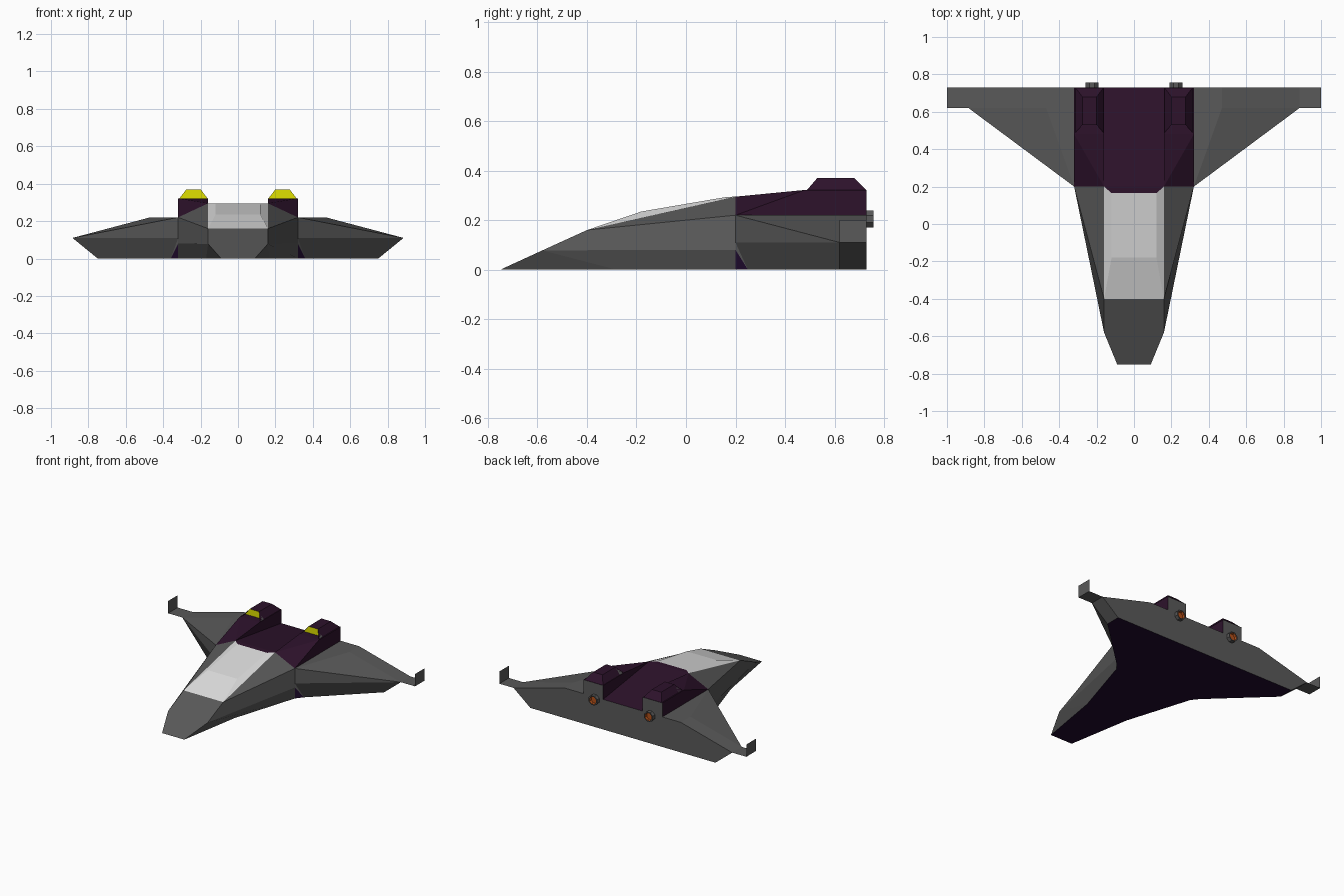
import bpy, bmesh, math
from mathutils import Matrix, Vector

if "Cube" in bpy.data.objects:
    bpy.data.objects.remove(bpy.data.objects["Cube"])


def material(name, r, g, b):
    m = bpy.data.materials.new(name)
    m.diffuse_color = (r, g, b, 1)
    m.use_nodes = True
    m.node_tree.nodes["Principled BSDF"].inputs["Base Color"].default_value = m.diffuse_color
    return m


MATS = [material("hull_grey", .10, .10, .10),
        material("dark_purple", .026, .006, .024),
        material("belly_violet", .014, .003, .027),
        material("canopy_white", .72, .72, .72),
        material("intake_yellow", .75, .75, .0),
        material("engine_orange", .45, .08, .01)]
GREY, PURPLE, VIOLET, WHITE, YELLOW, ORANGE = range(6)


def finish(name, bm):
    me = bpy.data.meshes.new(name)
    bm.to_mesh(me)
    for m in MATS:
        me.materials.append(m)
    ob = bpy.data.objects.new(name, me)
    bpy.context.collection.objects.link(ob)
    return ob


def c(p):
    """Point moved to the centre line."""
    return (0, p[1], p[2])


def flip(p):
    return (-p[0], p[1], p[2])


# Key points of the right half of the hull
nose, chin, brow = (.09, -.75, 0), (.16, -.58, .078), (.16, -.4, .16)
shoulder, belly, keel = (.16, .2, .295), (.17, -.28, 0), (.32, .2, 0)
root_top, root_mid, root_low = (.32, .2, .22), (.32, .2, .11), (.32, .2, .08)
under = (.36, .25, 0)
low_f, low_r = (.75, .62, 0), (.75, .73, 0)
tip_f, tip_r = (.885, .62, .11), (.885, .73, .11)
ridge_f, ridge_r, root_r = (.47, .62, .22), (.47, .73, .22), (.32, .73, .22)
pod_of, pod_or = (.32, .48, .322), (.32, .73, .322)
pod_if, pod_ir, deck_r = (.16, .48, .322), (.16, .73, .322), (.16, .73, .22)
can_f, can_b = (.12, -.18, .235), (.12, .165, .294)

# Panels of each part of the watertight hull
PARTS = {
    "fuselage": [
        (GREY, [nose, chin, brow, c(brow), c(nose)]),
        (GREY, [chin, root_low, root_mid, root_top, brow]),
        (GREY, [brow, root_top, shoulder]),
        (GREY, [nose, chin, belly]),
        (GREY, [chin, root_low, keel, belly])],
    "underside": [
        (VIOLET, [c(nose), nose, belly, keel, under, low_f, low_r, c(low_r)]),
        (VIOLET, [keel, root_low, under])],
    "wings": [
        (GREY, [root_mid, tip_f, low_f, under]),
        (GREY, [root_mid, under, root_low]),
        (GREY, [tip_f, tip_r, low_r, low_f]),
        (GREY, [root_top, ridge_f, tip_f]),
        (GREY, [root_mid, root_top, tip_f]),
        (GREY, [ridge_f, ridge_r, tip_r, tip_f]),
        (GREY, [root_top, ridge_f, ridge_r, root_r])],
    "rear_wall": [
        (GREY, [c(low_r), low_r, tip_r, ridge_r, root_r, pod_or, pod_ir, deck_r, c(deck_r)])],
    "engine_deck": [
        (PURPLE, [root_top, pod_of, pod_or, root_r]),
        (PURPLE, [root_top, shoulder, pod_of]),
        (PURPLE, [shoulder, pod_if, pod_of]),
        (PURPLE, [pod_if, pod_of, pod_or, pod_ir]),
        (PURPLE, [shoulder, pod_if, pod_ir, deck_r]),
        (PURPLE, [shoulder, deck_r, c(deck_r), c(shoulder)]),
        (PURPLE, [shoulder, can_b, c(can_b), c(shoulder)])],
    "canopy": [
        (WHITE, [brow, can_f, c(can_f), c(brow)]),
        (WHITE, [brow, shoulder, can_b, can_f]),
        (WHITE, [can_f, can_b, c(can_b), c(can_f)])],
}

# Build the whole hull mirrored, orient it outward, then split it into parts
hull = bmesh.new()
tag = hull.faces.layers.int.new("part")
for i, panels in enumerate(PARTS.values()):
    for mat, pts in panels:
        for side in (pts, [flip(p) for p in reversed(pts)]):
            f = hull.faces.new([hull.verts.new(p) for p in side])
            f.material_index = mat
            f[tag] = i
bmesh.ops.remove_doubles(hull, verts=hull.verts[:], dist=1e-4)
bmesh.ops.recalc_face_normals(hull, faces=hull.faces[:])
for i, name in enumerate(PARTS):
    bm = hull.copy()
    layer = bm.faces.layers.int["part"]
    bmesh.ops.delete(bm, geom=[f for f in bm.faces if f[layer] != i], context='FACES')
    finish(name, bm)
    bm.free()
hull.free()


# Wing tips: flat strip with an upright fin
def wing_tip(name, s):
    bm = bmesh.new()
    rows = [[bm.verts.new((s * x, y, z)) for x, z in ((.885, .11), (1, .11), (1, .2))]
            for y in (.62, .73)]
    for k in range(2):
        bm.faces.new([rows[0][k], rows[0][k + 1], rows[1][k + 1], rows[1][k]])
    finish(name, bm)


# Intake hump: tapered block whose sloped front holds a recessed yellow mouth
def intake(name, x):
    bm = bmesh.new()
    base = [bm.verts.new((x + a * .076, y, .32)) for a, y in ((-1, .487), (1, .487), (1, .73), (-1, .73))]
    top = [bm.verts.new((x + a * .038, y, .37)) for a, y in ((-1, .53), (1, .53), (1, .68), (-1, .68))]
    bm.faces.new(top)
    sides = [bm.faces.new([base[k], base[(k + 1) % 4], top[(k + 1) % 4], top[k]]) for k in range(4)]
    for f in bm.faces:
        f.material_index = PURPLE
    front = sides[0]
    front.material_index = GREY
    bmesh.ops.inset_region(bm, faces=[front], thickness=.012)
    back = max(v.co.y for v in front.verts)
    for v in front.verts:
        v.co.y = back + .001
    front.material_index = YELLOW
    finish(name, bm)


# Nozzle: short tube with a recessed glowing end
def nozzle(name, x):
    bm = bmesh.new()
    place = Matrix.Translation((x, .738, .205)) @ Matrix.Rotation(-math.pi / 2, 4, 'X')
    bmesh.ops.create_cone(bm, cap_ends=True, segments=8, radius1=.037, radius2=.037,
                          depth=.038, matrix=place @ Matrix.Rotation(math.pi / 8, 4, 'Z'))
    end = max(bm.faces, key=lambda f: f.calc_center_median().y)
    bmesh.ops.inset_region(bm, faces=[end], thickness=.008)
    end.material_index = ORANGE
    wall = bmesh.ops.inset_region(bm, faces=[end], thickness=.002, depth=-.018)
    for f in wall["faces"]:
        f.material_index = ORANGE
    finish(name, bm)


for s, side in ((1, "right"), (-1, "left")):
    wing_tip(side + "_wing_tip", s)
    intake(side + "_intake", s * .238)
    nozzle(side + "_nozzle", s * .225)
